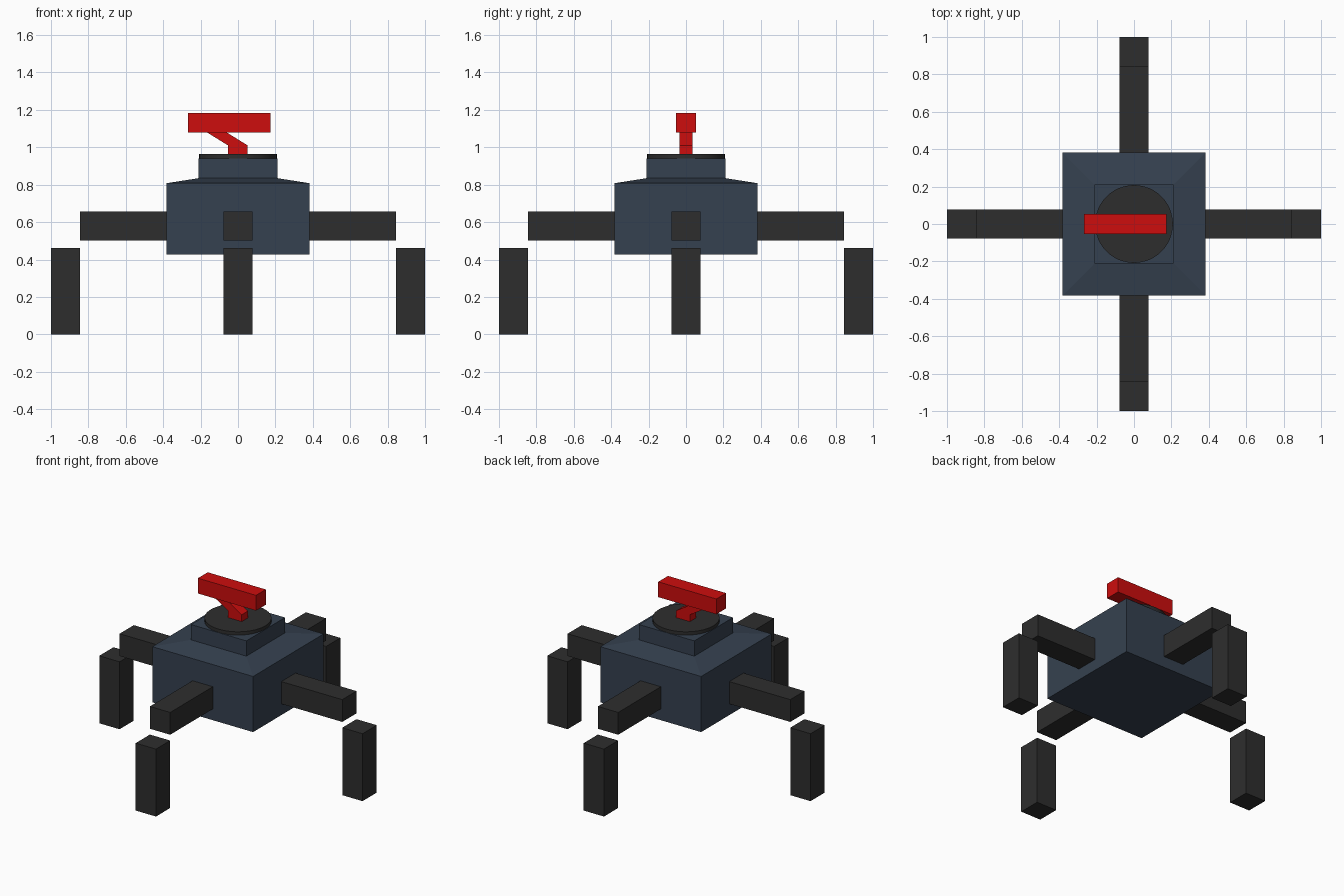
import bpy, bmesh, math

if "Cube" in bpy.data.objects:
    bpy.data.objects.remove(bpy.data.objects["Cube"])


def material(name, rgb):
    m = bpy.data.materials.new(name)
    m.diffuse_color = (*rgb, 1)
    m.use_nodes = True
    m.node_tree.nodes["Principled BSDF"].inputs["Base Color"].default_value = m.diffuse_color
    return m


SLATE = material("slate_blue", (0.036, 0.053, 0.080))
BLACK = material("charcoal", (0.027, 0.027, 0.027))
RED = material("red", (0.61, 0.004, 0.004))


def finish(name, bm, mat):
    bmesh.ops.recalc_face_normals(bm, faces=bm.faces)
    me = bpy.data.meshes.new(name)
    bm.to_mesh(me)
    bm.free()
    me.materials.append(mat)
    ob = bpy.data.objects.new(name, me)
    bpy.context.collection.objects.link(ob)
    return ob


def loft(name, rings, mat):
    """Skin a list of equal-length point rings and cap both ends."""
    bm = bmesh.new()
    loops = [[bm.verts.new(p) for p in ring] for ring in rings]
    n = len(loops[0])
    for a, b in zip(loops, loops[1:]):
        for i in range(n):
            j = (i + 1) % n
            bm.faces.new((a[i], a[j], b[j], b[i]))
    bm.faces.new(loops[0])
    bm.faces.new(loops[-1])
    return finish(name, bm, mat)


def square(h, z):
    return [(-h, -h, z), (h, -h, z), (h, h, z), (-h, h, z)]


def box(name, x, y, z, mat):
    return loft(name, [[(x[0], y[0], k), (x[1], y[0], k),
                        (x[1], y[1], k), (x[0], y[1], k)] for k in z], mat)


# Body: square hull, sloped shoulder and raised turret base
loft("body", [square(0.383, 0.426), square(0.383, 0.808),
              square(0.21, 0.835), square(0.21, 0.94)], SLATE)

# Round turntable
disc = loft("turntable", [[(0.208 * math.cos(i * math.tau / 48),
                            0.208 * math.sin(i * math.tau / 48), z)
                           for i in range(48)] for z in (0.94, 0.963)], BLACK)
bpy.context.view_layer.objects.active = disc
disc.select_set(True)
bpy.ops.object.shade_smooth_by_angle(angle=math.radians(30))
disc.select_set(False)

# Four legs, each a horizontal arm and a separate upright foot
for i, side in enumerate(("right", "back", "left", "front")):
    arm = box(side + "_arm", (0.383, 0.846), (-0.077, 0.077), (0.503, 0.656), BLACK)
    foot = box(side + "_foot", (0.846, 1.0), (-0.077, 0.077), (0, 0.463), BLACK)
    for ob in (arm, foot):
        ob.rotation_euler.z = i * math.pi / 2

# Gun: bent stem carrying a long barrel block
profile = [(-0.053, 0.052, 0.963), (-0.053, 0.052, 1.01), (-0.163, -0.058, 1.078)]
loft("gun_stem", [[(a, -0.034, z), (b, -0.034, z), (b, 0.034, z), (a, 0.034, z)]
                  for a, b, z in profile], RED)
box("gun_barrel", (-0.267, 0.174), (-0.053, 0.053), (1.078, 1.183), RED)
